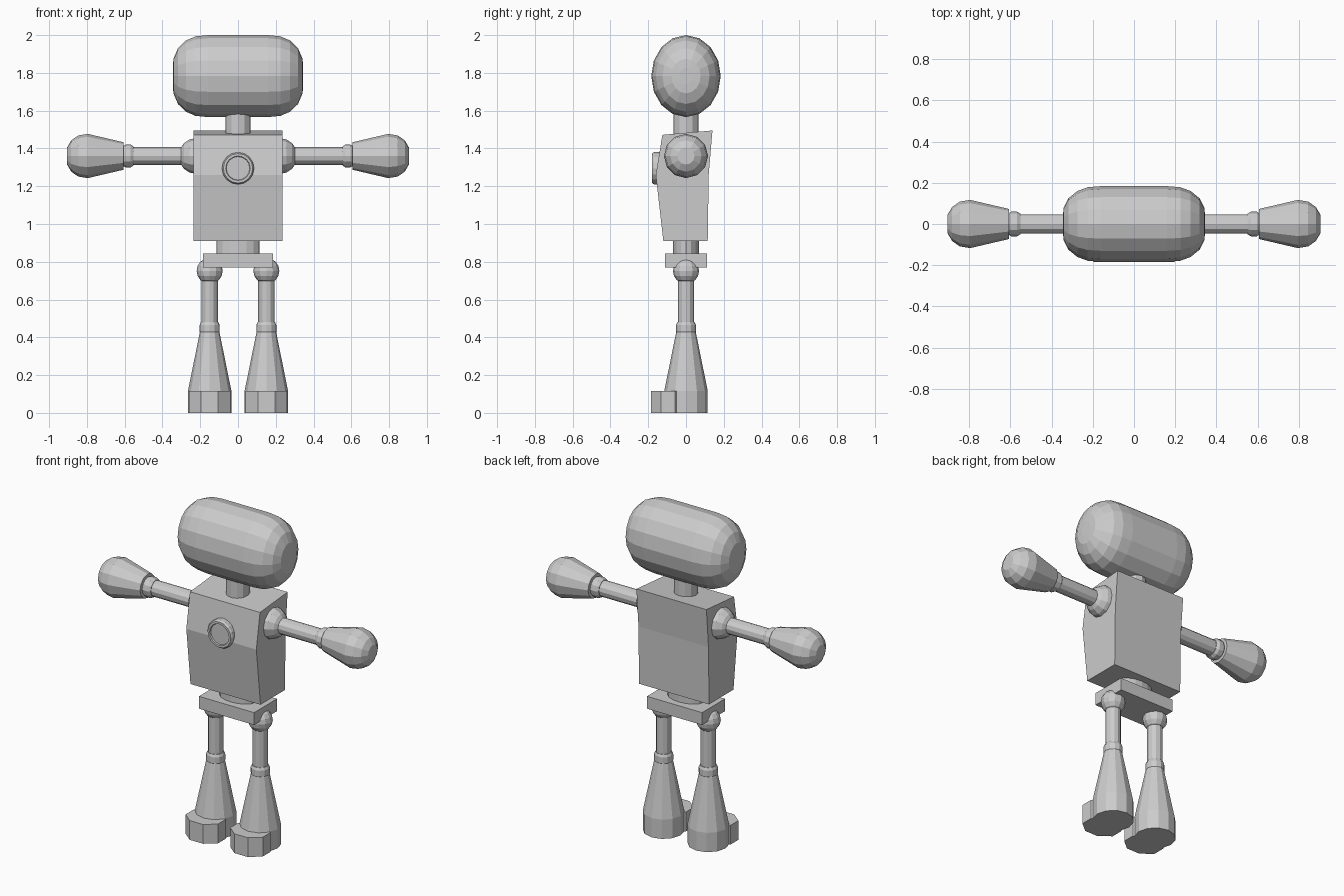
import bpy, bmesh
from math import pi, sin, cos

if "Cube" in bpy.data.objects:
    bpy.data.objects.remove(bpy.data.objects["Cube"])


def finish(name, bm, mirror=False):
    bmesh.ops.remove_doubles(bm, verts=bm.verts, dist=1e-5)
    bmesh.ops.recalc_face_normals(bm, faces=bm.faces)
    mesh = bpy.data.meshes.new(name)
    bm.to_mesh(mesh)
    bm.free()
    obj = bpy.data.objects.new(name, mesh)
    bpy.context.collection.objects.link(obj)
    if mirror:
        mod = obj.modifiers.new("Mirror", 'MIRROR')
        mod.use_mirror_merge = False
    return obj


def lathe(name, profile, axis, centre=(0, 0, 0), sides=12, su=1, sv=1, turn=0.0, mirror=False):
    """Revolve (radius, position) points around an axis; ends are capped."""
    bm = bmesh.new()
    rings = []
    for r, t in profile:
        ring = []
        for i in range(sides):
            a = 2 * pi * (i + turn) / sides
            u, v = r * cos(a) * su, r * sin(a) * sv
            p = {'x': (t, u, v), 'y': (u, t, v), 'z': (u, v, t)}[axis]
            ring.append(bm.verts.new([c + q for c, q in zip(centre, p)]))
        rings.append(ring)
    for a, b in zip(rings, rings[1:]):
        for i in range(sides):
            j = (i + 1) % sides
            bm.faces.new((a[i], a[j], b[j], b[i]))
    bm.faces.new(rings[0])
    bm.faces.new(rings[-1])
    return finish(name, bm, mirror)


def prism(name, outline, half_width):
    """Extrude a (y, z) outline symmetrically along x."""
    bm = bmesh.new()
    face = bm.faces.new([bm.verts.new((-half_width, y, z)) for y, z in outline])
    new = bmesh.ops.extrude_face_region(bm, geom=[face])['geom']
    bmesh.ops.translate(bm, vec=(2 * half_width, 0, 0),
                        verts=[v for v in new if isinstance(v, bmesh.types.BMVert)])
    bm.faces.new([v for v in reversed(face.verts)]) if not face.is_valid else None
    return finish(name, bm)


def ball(name, radius, centre, axis):
    bm_profile = [(radius * sin(pi * k / 8), -radius * cos(pi * k / 8)) for k in range(1, 8)]
    return lathe(name, bm_profile, axis, centre, 12, mirror=True)


# Head: rounded capsule lying along x
half = [(1.0, 0.16), (0.97, 0.225), (0.87, 0.275), (0.68, 0.318), (0.42, 0.342), (0.2, 0.345)]
head = [(r, -x) for r, x in reversed(half)] + half
lathe("head", head, 'x', (0, 0, 1.783), 16, su=0.184, sv=0.217)

# Neck, waist and pelvis
lathe("neck", [(0.067, 1.44), (0.067, 1.62)], 'z', sides=12)
lathe("waist", [(1, 0.82), (1, 0.93)], 'z', sides=16, su=0.115, sv=0.07)
prism("pelvis", [(-0.11, 0.77), (0.11, 0.77), (0.11, 0.845), (-0.11, 0.845)], 0.185)

# Torso with a bulging chest
prism("torso", [(-0.12, 0.91), (0.115, 0.91), (0.12, 1.26),
                (0.14, 1.495), (-0.125, 1.472), (-0.16, 1.26)], 0.235)

# Chest button with a shallow recess
lathe("chest_button", [(0.085, -0.11), (0.085, -0.17), (0.078, -0.18),
                       (0.065, -0.18), (0.062, -0.172)], 'y', (0, 0, 1.295), 16)

# Arms
ball("shoulder", 0.095, (0.22, 0, 1.36), 'x')
lathe("upper_arm", [(0.047, 0.25), (0.047, 0.58)], 'x', (0, 0, 1.36), mirror=True)
lathe("elbow", [(0.05, 0.552), (0.06, 0.568), (0.06, 0.596), (0.05, 0.612)],
      'x', (0, 0, 1.36), mirror=True)
lathe("forearm", [(0.073, 0.607), (0.117, 0.795), (0.109, 0.845), (0.083, 0.883), (0.045, 0.905)],
      'x', (0, 0, 1.36), mirror=True)

# Legs
ball("hip", 0.069, (0.15, 0, 0.752), 'z')
lathe("thigh", [(0.043, 0.45), (0.043, 0.73)], 'z', (0.15, 0, 0), mirror=True)
lathe("knee", [(0.046, 0.415), (0.053, 0.43), (0.053, 0.465), (0.046, 0.48)],
      'z', (0.15, 0, 0), mirror=True)
lathe("shin", [(0.115, 0), (0.115, 0.117), (0.05, 0.437)], 'z', (0.15, 0, 0), mirror=True)
lathe("toe", [(1, 0), (1, 0.117)], 'z', (0.15, -0.095, 0), 8,
      su=0.118, sv=0.0974, turn=0.5, mirror=True)
